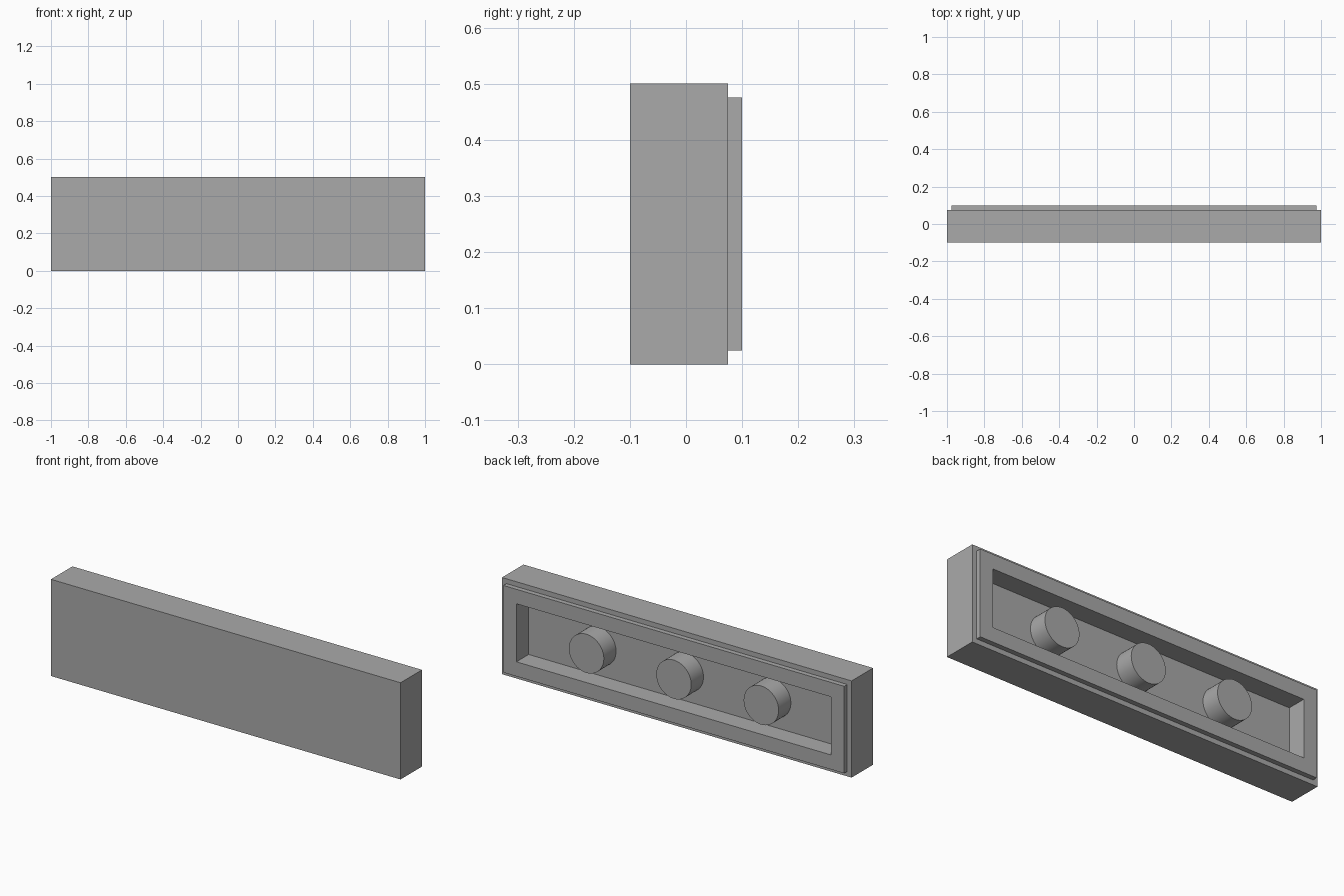
import bpy, bmesh, math
from mathutils import Matrix, Vector

default = bpy.data.objects.get("Cube")
if default:
    bpy.data.objects.remove(default, do_unlink=True)

# Single matte grey for the whole piece
grey = bpy.data.materials.new("light_grey")
grey.use_nodes = True
colour = (0.4, 0.4, 0.4, 1)
grey.diffuse_color = colour
grey.node_tree.nodes["Principled BSDF"].inputs["Base Color"].default_value = colour


def finish(name, bm):
    bmesh.ops.recalc_face_normals(bm, faces=bm.faces[:])
    mesh = bpy.data.meshes.new(name)
    bm.to_mesh(mesh)
    bm.free()
    mesh.materials.append(grey)
    obj = bpy.data.objects.new(name, mesh)
    bpy.context.collection.objects.link(obj)
    return obj


def step(bm, face, inset, depth):
    """Inset a face, then push it along y by depth."""
    bmesh.ops.inset_region(bm, faces=[face], thickness=inset, use_even_offset=True)
    bmesh.ops.translate(bm, verts=face.verts[:], vec=Vector((0, 0, 0)))
    result = bmesh.ops.extrude_discrete_faces(bm, faces=[face])
    top = result["faces"][0]
    bmesh.ops.translate(bm, verts=top.verts[:], vec=Vector((0, depth, 0)))
    return top


# Body: slab, raised rim on the back, and recess inside the rim
bm = bmesh.new()
bmesh.ops.create_cube(bm, size=1, matrix=Matrix.Translation((0, -0.0125, 0.25))
                      @ Matrix.Diagonal((2, 0.175, 0.5, 1)))
back = max(bm.faces, key=lambda f: f.calc_center_median().y)
back = step(bm, back, 0.025, 0.025)
step(bm, back, 0.075, -0.1)
finish("tile_body", bm)

# Three round pins standing in the recess, flush with the rim
for name, x in (("right_pin", -0.5), ("middle_pin", 0), ("left_pin", 0.5)):
    bm = bmesh.new()
    bmesh.ops.create_cone(bm, cap_ends=True, segments=48, radius1=0.1, radius2=0.1,
                          depth=0.1, matrix=Matrix.Translation((x, 0.05, 0.25))
                          @ Matrix.Rotation(math.pi / 2, 4, "X"))
    pin = finish(name, bm)
    bpy.ops.object.select_all(action="DESELECT")
    pin.select_set(True)
    bpy.context.view_layer.objects.active = pin
    bpy.ops.object.shade_smooth_by_angle(angle=math.radians(40))
